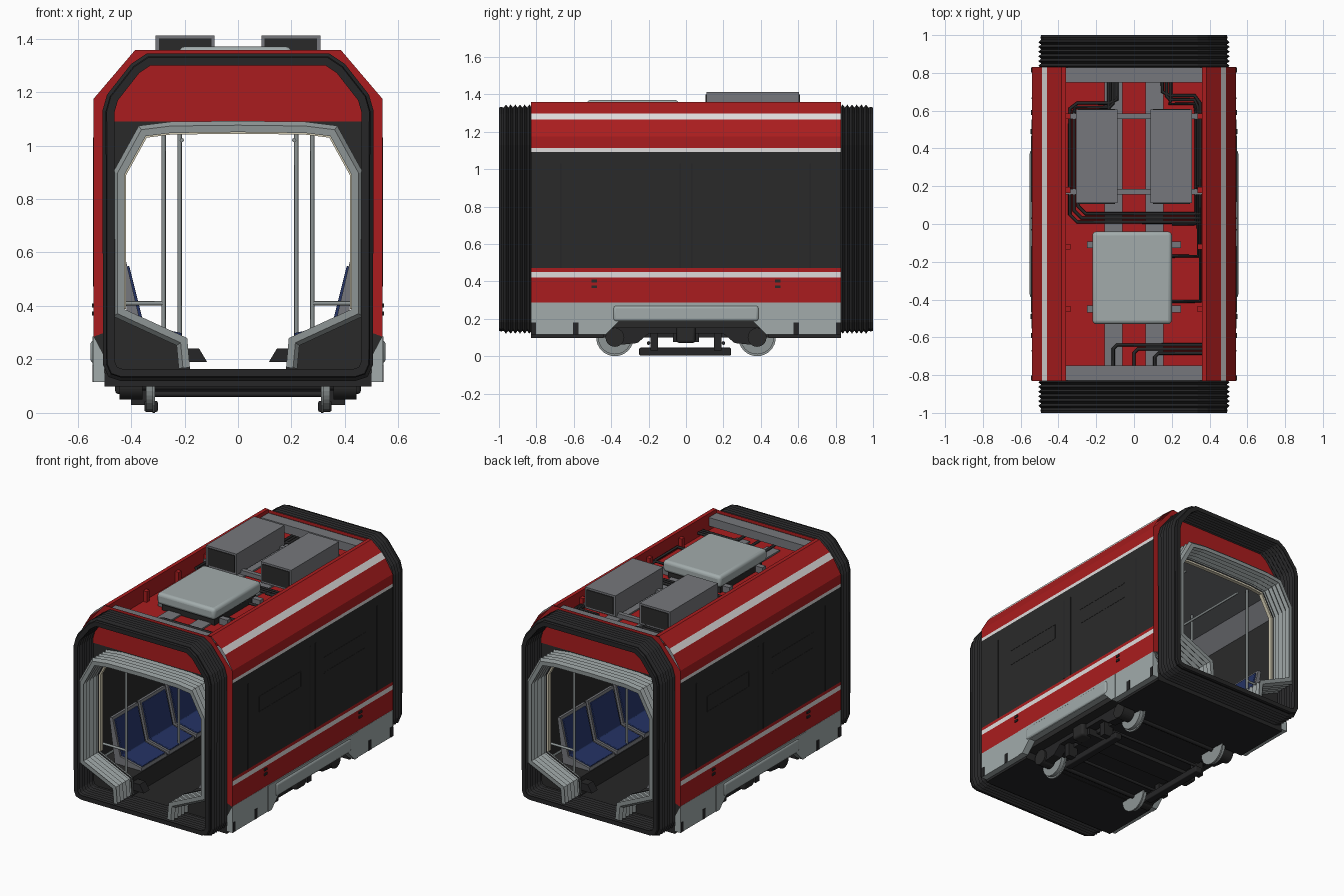
import bpy, bmesh, math
from mathutils import Vector

if "Cube" in bpy.data.objects:
    bpy.data.objects.remove(bpy.data.objects["Cube"])

def mat(name, r, g, b):
    m = bpy.data.materials.new(name)
    m.diffuse_color = (r, g, b, 1)
    m.use_nodes = True
    m.node_tree.nodes["Principled BSDF"].inputs["Base Color"].default_value = m.diffuse_color
    return m

RED = mat("red paint", .40, .012, .013)
DARK = mat("dark window", .023, .023, .023)
RUBBER = mat("black rubber", .019, .019, .020)
WHITE = mat("white stripe", .74, .72, .72)
SKIRT = mat("pale grey", .36, .41, .41)
GREY = mat("roof grey", .18, .185, .20)
BLUE = mat("seat blue", .017, .032, .125)
CREAM = mat("cream trim", .65, .6, .45)
STEEL = mat("steel", .27, .30, .30)

def finish(name, bm, mats, rule=None, bevel=0, smooth=False):
    bmesh.ops.recalc_face_normals(bm, faces=bm.faces)
    if rule:
        for f in bm.faces:
            f.material_index = rule(f.calc_center_median())
    me = bpy.data.meshes.new(name)
    bm.to_mesh(me)
    bm.free()
    for m in (mats if isinstance(mats, (list, tuple)) else [mats]):
        me.materials.append(m)
    ob = bpy.data.objects.new(name, me)
    bpy.context.collection.objects.link(ob)
    if bevel:
        md = ob.modifiers.new("bevel", 'BEVEL')
        md.width, md.segments = bevel, 3
    if smooth:
        bpy.ops.object.select_all(action='DESELECT')
        bpy.context.view_layer.objects.active = ob
        ob.select_set(True)
        bpy.ops.object.shade_smooth_by_angle(angle=math.radians(35))
    return ob

def box(name, xs, ys, zs, m, bevel=0):
    bm = bmesh.new()
    bmesh.ops.create_cube(bm, size=1)
    for v in bm.verts:
        v.co = [(a[0] + a[1]) / 2 + c * abs(a[1] - a[0]) for a, c in zip((xs, ys, zs), v.co)]
    return finish(name, bm, m, bevel=bevel, smooth=bevel > 0)

def prism(name, pts, a0, a1, axis, m, caps=True, rule=None, bevel=0):
    # axis y: points are (x, z); axis x: points are (y, z)
    bm = bmesh.new()
    put = (lambda p, a: (p[0], a, p[1])) if axis == 'y' else (lambda p, a: (a, p[0], p[1]))
    rings = [[bm.verts.new(put(p, a)) for p in pts] for a in (a0, a1)]
    n = len(pts)
    for i in range(n):
        j = (i + 1) % n
        bm.faces.new((rings[0][i], rings[0][j], rings[1][j], rings[1][i]))
    if caps:
        for r in rings:
            bm.faces.new(r)
    return finish(name, bm, m, rule, bevel)

def full(half):
    # right half, bottom to top, mirrored to the left
    return half + [(-x, z) for x, z in reversed(half) if x > 0]

def sweep(name, path, section, closed, m):
    # carry a closed (offset, y) section along an xz path
    n, bm, rings = len(path), bmesh.new(), []
    P = [Vector(p) for p in path]
    for i, p in enumerate(P):
        a = (p - P[i - 1]) if (closed or i) else (P[1] - p)
        b = (P[(i + 1) % n] - p) if (closed or i < n - 1) else a
        a, b = a.normalized(), b.normalized()
        na, nb = Vector((a.y, -a.x)), Vector((b.y, -b.x))
        nn = (na + nb) / (1 + na.dot(nb))
        rings.append([bm.verts.new((p.x + nn.x * o, y, p.y + nn.y * o)) for o, y in section])
    k = len(section)
    for i in range(n if closed else n - 1):
        r, q = rings[i], rings[(i + 1) % n]
        for j in range(k):
            bm.faces.new((r[j], r[(j + 1) % k], q[(j + 1) % k], q[j]))
    if not closed:
        bm.faces.new(rings[0])
        bm.faces.new(rings[-1])
    return finish(name, bm, m)

def tubes(name, paths, r, m):
    cu = bpy.data.curves.new(name, 'CURVE')
    cu.dimensions, cu.bevel_depth, cu.bevel_resolution, cu.use_fill_caps = '3D', r, 2, True
    for path in paths:
        s = cu.splines.new('POLY')
        s.points.add(len(path) - 1)
        for pt, co in zip(s.points, path):
            pt.co = (*co, 1)
    cu.materials.append(m)
    ob = bpy.data.objects.new(name, cu)
    bpy.context.collection.objects.link(ob)
    bpy.ops.object.select_all(action='DESELECT')
    bpy.context.view_layer.objects.active = ob
    ob.select_set(True)
    bpy.ops.object.convert(target='MESH')
    bpy.ops.object.shade_smooth_by_angle(angle=math.radians(50))

def wheel(name, x, y, z, r, w, m):
    pts = [(y + r * math.cos(t * math.pi / 16), z + r * math.sin(t * math.pi / 16)) for t in range(32)]
    prism(name, pts, x - w / 2, x + w / 2, 'x', m)

# body shell with stripes, window band and sunken roof
outer = [(.54, .285), (.54, .42), (.54, .45), (.54, .47), (.54, 1.092), (.54, 1.113), (.54, 1.175),
         (.487, 1.265), (.46, 1.298), (.385, 1.36), (.36, 1.36), (.36, 1.25)]
inner = [(.5, .285), (.5, .95), (.42, 1.06)]
def paint(c):
    x, z = abs(c.x), c.z
    if x < .515 and z < 1.1:
        return 3 if z > 1 else 1
    if .42 < z < .45 or 1.092 < z < 1.113 or (1.265 < z < 1.3 and x > .45):
        return 2
    return 1 if .47 < z < 1.092 else 0
prism("body_shell", full(outer) + [(-x, z) for x, z in inner] + inner[::-1], -.83, .83, 'y',
      [RED, DARK, WHITE, GREY], False, paint)
box("floor", (-.36, .36), (-.83, .83), (.1, .15), RUBBER)
for y0, y1 in ((-.83, -.44), (.44, .83)):
    box("floor_end", (-.5, .5), (y0, y1), (.098, .15), RUBBER)

# end walls, bellows and gangway lining
gate = [(.18, .17), (.19, .28), (.425, .388), (.425, .89), (.345, 1.035), (.25, 1.047), (0, 1.05)]
mid = [(.18, .13), (.45, .13), (.5, .3), (.5, .89), (.5, 1.13), (.38, 1.31), (0, 1.33)]
rim = [(.18, .115), (.45, .115), (.54, .285), (.54, .89), (.54, 1.175), (.385, 1.357), (0, 1.357)]
bellow = [(.44, .12), (.485, .135), (.505, .18), (.507, 1.13), (.49, 1.19), (.40, 1.305), (.34, 1.345)]
for s, tag in ((-1, "front"), (1, "back")):
    for a, b, part in ((gate, mid, "end_wall"), (mid, rim, "end_rim")):
        A, B = full(a), full(b)
        bm = bmesh.new()
        va, vb = ([bm.verts.new((x, s * .83, z)) for x, z in L] for L in (A, B))
        for i in range(len(A) - 1):
            bm.faces.new((va[i], va[i + 1], vb[i + 1], vb[i]))
        bmesh.ops.bisect_plane(bm, geom=bm.verts[:] + bm.edges[:] + bm.faces[:],
                               plane_co=(0, 0, 1.09), plane_no=(0, 0, 1))
        lim = 1.09 if part == "end_wall" else .25
        finish(f"{tag}_{part}", bm, [RED, DARK], lambda c: int(c.z < lim))
    ys = [s * (.825 + .175 * i / 14) for i in range(15)]
    zig = [(-.016 if i % 2 == 0 else (0 if i < 13 else -.012), y) for i, y in enumerate(ys)]
    back = [(-.045 if i % 2 == 0 else -.032, y) for i, y in enumerate(ys)]
    sweep(f"{tag}_bellows", full(bellow), zig + back[::-1], True, RUBBER)
    ys = [s * (.82 + .17 * i / 10) for i in range(11)]
    zig = [(.042 if i % 2 else .026, y) for i, y in enumerate(ys)]
    back = [(.014 if i % 2 else 0, y) for i, y in enumerate(ys)]
    sweep(f"{tag}_gangway_lining", full(gate), zig + back[::-1], False, STEEL)
    sweep(f"{tag}_cream_trim", full(gate)[2:-2],
          [(-.006, s * .80), (.01, s * .80), (.01, s * .825), (-.006, s * .825)], False, CREAM)
    # roof cross panel
    box(f"{tag}_roof_panel", (-.365, .365), (s * .75, s * .828), (1.28, 1.335), GREY)

for s, side in ((-1, "left"), (1, "right")):
    X = lambda a, b: (min(s * a, s * b), max(s * a, s * b))
    # skirt with bogie cut-out and bulging cover
    arch = [(-.43, .115), (-.36, .185), (.36, .185), (.43, .115)]
    prism(f"{side}_skirt", [(-.83, .115)] + arch + [(.83, .115), (.83, .287), (-.83, .287)],
          s * .5, s * .541, 'x', SKIRT)
    prism(f"{side}_skirt_cover", [(-.465, .115)] + arch + [(.465, .115), (.465, .285), (-.465, .285)],
          s * .535, s * .545, 'x', SKIRT)
    box(f"{side}_skirt_bulge", X(.51, .552), (-.39, .39), (.185, .272), SKIRT, .016)
    for y in (-.815, -.59, .59, .815):
        box(f"{side}_skirt_slot", X(.53, .544), (y - .014, y + .014), (.116, .18), RUBBER)
    for y in (-.49, .49):
        for z in (.372, .402):
            box(f"{side}_side_marker", X(.535, .547), (y - .014, y + .014), (z - .007, z + .007), DARK)
    # window joints and hopper window outlines
    for y in (-.67, -.03, .03, .665):
        box(f"{side}_window_joint", X(.535, .543), (y - .004, y + .004), (.472, 1.03), RUBBER)
    for y0, y1 in ((-.55, -.12), (.12, .55)):
        for z in (.80, .90):
            box(f"{side}_hopper_edge", X(.535, .5415), (y0, y1), (z - .003, z + .003), DARK)
        for y in (y0, y1):
            box(f"{side}_hopper_edge", X(.535, .5415), (y - .003, y + .003), (.8, .9), DARK)
    # seats on a bench box, with kick panels
    box(f"{side}_bench", X(.2, .5), (-.8, .8), (.15, .27), DARK)
    for y in (-.78, .78):
        prism(f"{side}_kick_panel", [(s * .115, .19), (s * .21, .19), (s * .21, .24), (s * .145, .24)],
              y - .03, y + .03, 'y', RUBBER)
    for i in range(5):
        y = (i - 2) * .285
        prism(f"{side}_seat_shell", [(s * a, b) for a, b in ((.205, .268), (.4, .268), (.44, .56),
              (.418, .565), (.362, .325), (.21, .29))], y - .132, y + .132, 'y', GREY)
        prism(f"{side}_seat_cushion", [(s * a, b) for a, b in ((.215, .28), (.39, .29), (.422, .545),
              (.407, .55), (.352, .33), (.21, .298))], y - .118, y + .118, 'y', BLUE, bevel=.004)
    # grab poles and rails
    poles = [[(s * .21, -.75, 1.02), (s * .21, .75, 1.02)]]
    for y in (-1, 1):
        poles += [[(s * .218, y * .3, .27), (s * .218, y * .3, 1.06)],
                  [(s * .278, y * .76, .27), (s * .278, y * .76, 1.06)],
                  [(s * .278, y * .76, .41), (s * .46, y * .76, .41)]]
    tubes(f"{side}_grab_poles", poles, .008, STEEL)
    # bogie side: frame, brake bar, wheels, spring
    prism(f"{side}_bogie_frame", [(-.4, .165), (-.34, .19), (.34, .19), (.4, .165), (.42, .1), (.36, .06),
          (.26, .07), (.2, .12), (-.2, .12), (-.26, .07), (-.36, .06), (-.42, .1)][::-1],
          s * .37, s * .43, 'x', RUBBER)
    box(f"{side}_brake_bar", X(.3, .35), (-.25, .24), (.004, .045), RUBBER, .006)
    for y in (-.17, .17):
        box(f"{side}_brake_hanger", X(.33, .4), (y - .02, y + .02), (.03, .14), RUBBER)
    box(f"{side}_spring", X(.38, .46), (-.05, .05), (.07, .18), DARK, .015)
    for y in (-.38, .38):
        wheel(f"{side}_wheel", s * .33, y, .1, .09, .028, STEEL)
        wheel(f"{side}_wheel_flange", s * .315, y, .1, .1, .01, STEEL)
        wheel(f"{side}_axle_cap", s * .40, y, .1, .05, .085, DARK)
    # roof boxes with dark open ends, floor strips, wall brackets
    box(f"{side}_roof_box", X(.088, .308), (.11, .605), (1.275, 1.412), GREY)
    for y in (.108, .607):
        box(f"{side}_roof_box_end", X(.1, .296), (y - .003, y + .003), (1.288, 1.4), DARK)
    box(f"{side}_roof_strip", X(.062, .155), (-.75, .75), (1.248, 1.26), GREY)
    for y in (-.45, -.12, .18, .57):
        box(f"{side}_wall_bracket", X(.335, .362), (y - .015, y + .015), (1.25, 1.32), RED)
    for y in (-.45, -.11):
        box(f"{side}_unit_foot", X(.19, .25), (y - .018, y + .018), (1.25, 1.29), GREY)

# bogie cross members
for y in (-.38, .38):
    tubes("axle", [[(-.4, y, .1), (.4, y, .1)]], .016, RUBBER)
for y in (-.2, .2):
    tubes("bogie_cross_rod", [[(-.33, y, .07), (.33, y, .07)]], .01, RUBBER)
box("bogie_beam", (-.42, .42), (-.07, .07), (.075, .12), RUBBER)

# roof equipment
for y in (.17, .57):
    box("roof_rail", (-.36, .36), (y - .014, y + .014), (1.262, 1.29), GREY)
box("climate_unit_base", (-.2, .18), (-.5, -.07), (1.25, 1.3), DARK)
box("climate_unit", (-.22, .2), (-.53, -.04), (1.295, 1.37), SKIRT, .02)

# roof cables, in parallel runs
runs = []
for k in range(3):
    d, z = k * .022, 1.275
    runs.append([(-.09 - d, .76, z), (-.09 - d, .66 - d, z), (-.13, .64 - d, z), (-.3 - d / 2, .64 - d, z),
                 (-.34 + d, .61 - d, z), (-.34 + d, .05 + d, z), (-.3 + d, .01 + d, z), (.35, .01 + d, z)])
    runs.append([(.15 + d, .76, z), (.15 + d, .7 - d, z), (.19, .68 - d, z), (.32, .68 - d, z),
                 (.35 - d / 2, .64 - d, z), (.35 - d / 2, (-.41, -.17, 0)[k], z), (.2, (-.41, -.17, 0)[k], z)])
    runs.append([(-.11 + k * .11, -.76, z), (-.11 + k * .11, -.66 - d, z), (-.09 + k * .11, -.64 - d, z),
                 (.36, -.64 - d, z)])
tubes("roof_cables", runs, .009, RUBBER)
